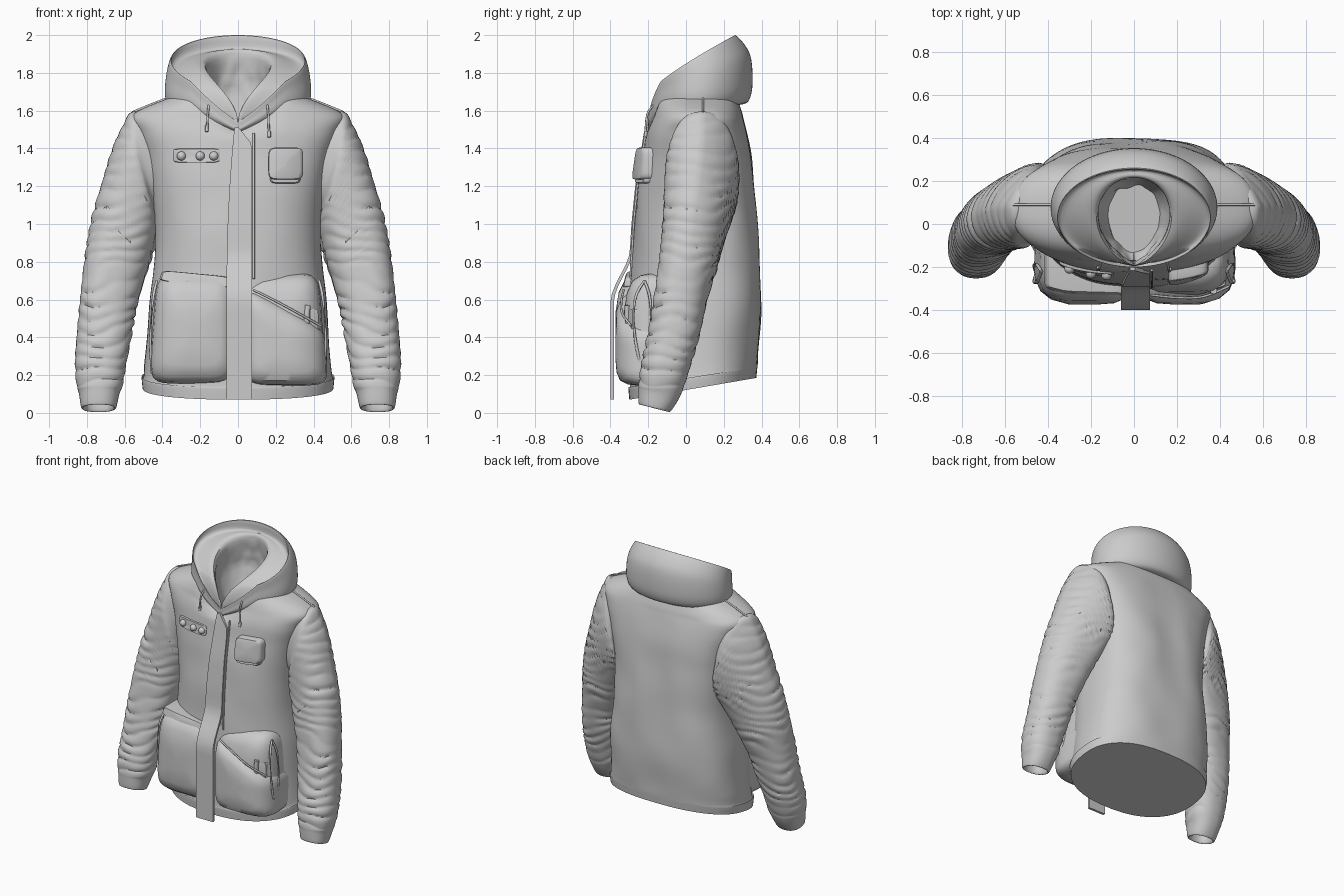
import bpy, bmesh, math
from mathutils import Vector, noise

cube = bpy.data.objects.get("Cube")
if cube:
    bpy.data.objects.remove(cube, do_unlink=True)

cloth = bpy.data.materials.new("grey_cloth")
cloth.use_nodes = True
grey = (0.6, 0.6, 0.6, 1)
cloth.diffuse_color = grey
cloth.node_tree.nodes["Principled BSDF"].inputs["Base Color"].default_value = grey
parts = []


def build(name, rows, cap_start=True, cap_end=True):
    """Skin a list of closed rings into a mesh object."""
    bm = bmesh.new()
    vs = [[bm.verts.new(p) for p in row] for row in rows]
    n = len(vs[0])
    for a, b in zip(vs, vs[1:]):
        for i in range(n):
            j = (i + 1) % n
            bm.faces.new((a[i], a[j], b[j], b[i]))
    if cap_start:
        bm.faces.new(vs[0])
    if cap_end:
        bm.faces.new(vs[-1])
    bmesh.ops.recalc_face_normals(bm, faces=bm.faces)
    me = bpy.data.meshes.new(name)
    bm.to_mesh(me)
    bm.free()
    me.materials.append(cloth)
    ob = bpy.data.objects.new(name, me)
    bpy.context.collection.objects.link(ob)
    parts.append(ob)


def smooth_rows(rings, steps, warp=None):
    """Spline between rings, with an optional surface warp."""
    rows, last = [], len(rings) - 1
    for k in range(last * steps + 1):
        i = min(k // steps, last - 1)
        t = k / steps - i
        a, b, c, d = (rings[max(0, min(last, i + o))] for o in (-1, 0, 1, 2))
        row = [q + 0.5 * t * ((r - p) + t * ((2 * p - 5 * q + 4 * r - s) + t * (3 * (q - r) + s - p)))
               for p, q, r, s in zip(a, b, c, d)]
        if warp:
            mid = sum(row, Vector()) / len(row)
            row = [warp(k / steps, mid, p) for p in row]
        rows.append(row)
    return rows


def spow(v, e):
    return math.copysign(abs(v) ** e, v)


def angles(n):
    return [2 * math.pi * i / n for i in range(n)]


def dip(p):
    """Lower the centre front towards the neck opening."""
    if p.y < 0.05:
        w = max(0, min(1, (p.z - 1.45) / 0.2))
        p.z -= 0.15 * w * max(0, 1 - abs(p.x) / 0.25)
    return p


CY = 0.05
# z, half width, front y, back y, front squareness, slope
BODY = [(.13, .505, -.30, .372, 2.3, .06), (.19, .51, -.305, .378, 2.3, .055),
        (.205, .498, -.297, .38, 2.3, .055), (.5, .475, -.30, .40, 2.3, .02),
        (.75, .45, -.29, .398, 2.3, 0), (1.0, .44, -.275, .383, 2.4, 0),
        (1.2, .46, -.255, .365, 2.5, 0), (1.35, .485, -.23, .35, 2.6, 0),
        (1.48, .525, -.21, .325, 2.6, 0), (1.58, .555, -.185, .30, 2.1, 0),
        (1.67, .36, -.17, .27, 2.2, 0)]


def body_ring(z, hw, yf, yb, n, slope):
    ring = []
    for a in angles(96):
        c = math.cos(a)
        # the back is broader and flatter than the front
        m = n if c > 0 else n + 0.5 * min(1, z / 0.5)
        y = CY - spow(c, 2 / m) * ((CY - yf) if c > 0 else (yb - CY))
        ring.append(Vector((hw * spow(math.sin(a), 2 / m), y, z + slope * (y - CY) / 0.35)))
    return ring


def front(x, z):
    """Front surface of the body at x, z."""
    for a, b in zip(BODY, BODY[1:]):
        if z <= b[0]:
            break
    t = max(0, min(1, (z - a[0]) / (b[0] - a[0])))
    hw, yf, n = (a[i] + (b[i] - a[i]) * t for i in (1, 2, 4))
    return CY - (CY - yf) * max(0, 1 - abs(x / hw) ** n) ** (1 / n)


def body_warp(u, mid, p):
    dip(p)
    if 2 < u < 9:
        out = Vector((p.x, p.y - CY, 0)).normalized()
        p += out * 0.008 * noise.noise(Vector((p.x * 5, p.y * 3, p.z * 4)))
        if p.y > CY:
            # shallow hollow along the spine
            p.y -= 0.012 * math.sin(math.pi * (u - 2) / 7) * math.exp(-(p.x / 0.12) ** 2)
    return p


build("jacket_body", smooth_rows([body_ring(*r) for r in BODY], 6, body_warp), True, False)

# Sleeves: outer x, outer z, inner x, inner z, front y, back y
SLEEVE = [(.42, 1.55, .33, 1.1, -.06, .23), (.555, 1.595, .43, 1.08, -.085, .255),
          (.61, 1.52, .43, 1.02, -.11, .28), (.665, 1.4, .43, .96, -.115, .275),
          (.72, 1.22, .45, .88, -.12, .24), (.77, 1.05, .475, .78, -.13, .2),
          (.803, .88, .505, .68, -.145, .165), (.828, .68, .54, .54, -.17, .115),
          (.85, .45, .565, .4, -.2, .075), (.862, .28, .592, .26, -.235, .03),
          (.856, .16, .61, .15, -.25, -.005), (.842, .1, .628, .1, -.252, -.035),
          (.83, .03, .645, .03, -.25, -.08), (.815, .035, .66, .035, -.235, -.095),
          (.81, .09, .665, .09, -.22, -.09)]


def sleeve_ring(xo, zo, xi, zi, yf, yb):
    ring, ry = [], (yb - yf) / 2
    sweep_in = 0.42 * max(0, min(1, (zo - 0.6) / 0.8))
    for a in angles(72):
        c, s = spow(math.cos(a), 0.87), spow(math.sin(a), 0.87)
        tilt = 0.02 * s if zo < 0.12 else 0
        ring.append(Vector(((xo + xi) / 2 + c * (xo - xi) / 2 - sweep_in * max(0, s) * ry,
                            (yf + yb) / 2 + s * ry, (zo + zi) / 2 + c * (zo - zi) / 2 - tilt)))
    return ring


def quilt(u, mid, p):
    """Soft horizontal folds with narrow creases."""
    fade = max(0, min(1, u - 1.2, 10.6 - u))
    wave = (p.z + 0.25 * (p.x - mid.x)) * 42 + 3.2 * noise.noise(p * 4.5)
    depth = 0.55 + 0.9 * noise.noise(p * 7 + Vector((3, 1, 2)))
    fold = abs(math.sin(wave)) ** 0.5 - 0.75
    return p + (p - mid).normalized() * 0.018 * fade * max(0.15, depth) * fold


sleeve_rows = smooth_rows([sleeve_ring(*r) for r in SLEEVE], 14, quilt)
for side, sx in (("left", 1), ("right", -1)):
    build(side + "_sleeve", [[Vector((p.x * sx, p.y, p.z)) for p in r] for r in sleeve_rows])


# Hood: outer roll, rim, facing, collar opening and lining
def hood_ring(hw, yf, yb, zf, zb):
    ring = []
    for a in angles(96):
        f = (1 - math.cos(a)) / 2
        ring.append(dip(Vector((hw * math.sin(a), yf + (yb - yf) * f, zf + (zb - zf) * f ** 0.8))))
    return ring


def collar_ring(hw, yf, yb, zf, zb):
    ring = []
    for a in angles(96):
        f = (1 - math.cos(a)) / 2
        ring.append(Vector((1.3 * hw * math.sin(a) * math.sin(a / 2), yf + (yb - yf) * f ** 1.4,
                            zf + (zb - zf) * f ** 0.42)))
    return ring


def lining_warp(u, mid, p):
    if u > 6.2:
        p += Vector((0, 0.015, 0.015)) * noise.noise(p * 18)
    return p


hood = [hood_ring(.32, -.17, .28, 1.57, 1.63), hood_ring(.37, -.19, .33, 1.6, 1.65),
        hood_ring(.387, -.2, .352, 1.63, 1.74), hood_ring(.378, -.2, .338, 1.66, 1.9),
        hood_ring(.355, -.2, .26, 1.69, 2.0), hood_ring(.335, -.185, .25, 1.675, 1.93),
        collar_ring(.175, -.195, .215, 1.5, 1.905), collar_ring(.17, -.17, .23, 1.47, 1.7),
        collar_ring(.12, -.14, .18, 1.45, 1.5)]
build("hood", smooth_rows(hood, 6, lining_warp), False, True)


def pad(name, corners, layers, base):
    """Rounded cushion from an outline, layers of (height, scale), on a base surface."""
    pts = []
    for (x0, z0), (x1, z1) in zip(corners, corners[1:] + corners[:1]):
        pts += [(x0 + (x1 - x0) * i / 12, z0 + (z1 - z0) * i / 12) for i in range(12)]
    for _ in range(4):
        n = len(pts)
        pts = [tuple((pts[i - 1][k] + pts[i][k] + pts[(i + 1) % n][k]) / 3 for k in (0, 1)) for i in range(n)]
    cx, cz = (sum(p[k] for p in pts) / len(pts) for k in (0, 1))
    rows = []
    for h, s in layers:
        flat = [(cx + (x - cx) * s, cz + (z - cz) * s) for x, z in pts]
        rows.append([Vector((x, base(x, z) - h, z)) for x, z in flat])
    build(name, rows)


def box(x0, x1, z0, z1):
    return [(x0, z0), (x1, z0), (x1, z1), (x0, z1)]


def tube(name, path, r):
    rows = []
    path = [Vector(p) for p in path]
    for i, p in enumerate(path):
        d = path[min(i + 1, len(path) - 1)] - path[max(i - 1, 0)]
        q = d.to_track_quat('Z', 'Y')
        rows.append([p + q @ Vector((r * math.cos(a), r * math.sin(a), 0)) for a in angles(10)])
    build(name, smooth_rows(rows, 4))


# Large lower pockets, leaning back towards their tops and outer sides
def sweep(x, z):
    return 1.6 * max(0, abs(x) - 0.28) ** 2 + 0.6 * max(0, z - 0.5) ** 2


bulge = [(0, .94), (.2, .99), (.26, 1), (.31, .97), (.35, .87), (.368, .66), (.374, .3), (.374, .03)]
shallow = [(h * 0.88, s) for h, s in bulge]
pad("right_pocket", [(-.475, .155), (-.02, .155), (-.02, .73), (-.43, .74)], bulge, sweep)
pad("right_pocket_flap", [(-.42, .7), (-.04, .66), (-.04, .72), (-.4, .755)],
    [(.2, 1), (.335, 1), (.348, .95), (.351, .5), (.351, .03)], sweep)
pad("left_pocket_back", [(.03, .16), (.465, .16), (.43, .74), (.03, .73)], shallow, sweep)
pad("left_pocket", [(.03, .145), (.475, .145), (.465, .44), (.03, .68)], bulge, sweep)
tube("left_pocket_edge", [(.08, -.33, .652), (.2, -.342, .592), (.32, -.338, .527), (.44, -.29, .46)], .006)
tube("pocket_tool", [(.36, -.3, .44), (.365, -.31, .52), (.37, -.31, .57)], .016)
pad("pocket_card", box(.385, .425, .44, .55), [(.28, 1), (.318, 1), (.32, .5), (.32, .03)], sweep)

# Chest pocket, badge strip and buttons
pad("chest_pocket", box(.16, .345, 1.235, 1.405), [(-.02, 1), (.036, 1), (.046, .95), (.05, .8), (.05, .03)], front)
pad("chest_pocket_base", box(.17, .33, 1.215, 1.3), [(-.02, 1), (.02, 1), (.03, .9), (.03, .03)], front)
pad("badge_strip", box(-.345, -.095, 1.325, 1.4), [(-.02, 1), (.008, 1), (.012, .95), (.012, .03)], front)
for i, x in enumerate((-.3, -.2, -.128)):
    bpy.ops.mesh.primitive_uv_sphere_add(segments=20, ring_count=12, radius=.024,
                                         location=(x, front(x, 1.36) - .012, 1.36))
    button = bpy.context.object
    button.name = "button_%d" % (i + 1)
    button.data.materials.append(cloth)
    parts.append(button)

# Storm flap down the centre front
rows = []
for i in range(37):
    z = 1.51 - 1.44 * i / 36
    drop = min(1, max(0, (0.86 - z) / 0.28))
    drop = drop * drop * (3 - 2 * drop)
    left = -.06 + .04 * max(0, (z - .7) / .8) ** 2
    right = .075 - .07 * max(0, (z - 1.42) / .09)
    y = (front(0, z) - .014) * (1 - drop) - .4 * drop
    rows.append([Vector(p) for p in ((left, y, z), (right, y, z), (right, y + .018, z), (left, y + .018, z))])
build("storm_flap", rows)
tube("zip", [(.083, front(.083, 1.48 - .07 * i) - .005, 1.48 - .07 * i) for i in range(12)], .006)

# Drawcords, shoulder seams and side zips
for side, sx, end in (("left", 1, 1.46), ("right", -1, 1.49)):
    tube(side + "_drawcord", [(.155 * sx, -.17, 1.63), (.16 * sx, -.205, 1.58),
                              (.165 * sx, front(.165, end) - .008, end)], .006)
    tube(side + "_cord_end", [(.165 * sx, front(.165, z) - .008, z) for z in (end + .03, end)], .009)
    tube(side + "_shoulder_seam", [(.36 * sx, .09, 1.672), (.46 * sx, .09, 1.633), (.56 * sx, .09, 1.592)], .006)
    for k, y in enumerate((-.19, -.27)):
        tube(side + "_side_zip_%d" % (k + 1),
             [(.43 * sx, -.22, .7), (.45 * sx, y, .6), (.464 * sx, y, .4), (.455 * sx, -.23, .21)], .007)

bpy.ops.object.select_all(action='DESELECT')
for ob in parts:
    ob.select_set(True)
bpy.context.view_layer.objects.active = parts[0]
bpy.ops.object.shade_smooth_by_angle(angle=math.radians(40))
